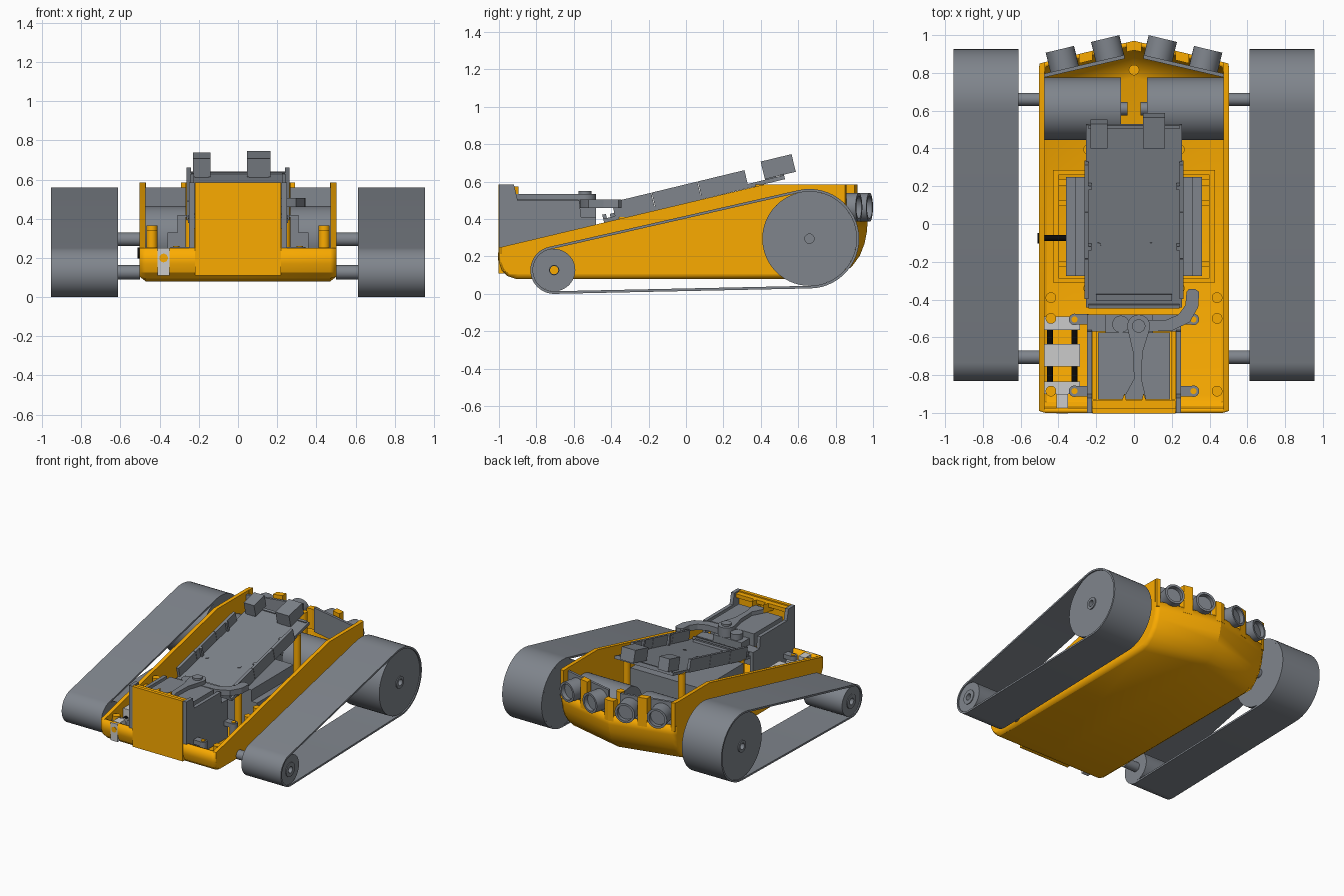
import bpy, bmesh, math
from mathutils import Vector, Matrix

if "Cube" in bpy.data.objects:
    bpy.data.objects.remove(bpy.data.objects["Cube"])

def material(name, rgb):
    m = bpy.data.materials.new(name)
    m.diffuse_color = (*rgb, 1)
    m.use_nodes = True
    m.node_tree.nodes["Principled BSDF"].inputs["Base Color"].default_value = m.diffuse_color
    return m

ORANGE = material("orange", (0.97, 0.41, 0.0))
GREY = material("dark_grey", (0.215, 0.235, 0.265))
SILVER = material("silver", (0.75, 0.75, 0.75))
BLACK = material("black", (0.003, 0.003, 0.003))

def finish(name, bm, mat, recalc=True):
    if recalc:
        bmesh.ops.recalc_face_normals(bm, faces=bm.faces)
    me = bpy.data.meshes.new(name)
    bm.to_mesh(me)
    bm.free()
    ob = bpy.data.objects.new(name, me)
    bpy.context.collection.objects.link(ob)
    me.materials.append(mat)
    return ob

def box(name, x, y, z, mat=GREY, frame=None):
    bm = bmesh.new()
    bmesh.ops.create_cube(bm, size=1)
    for v in bm.verts:
        v.co = Vector([(r[0] + r[1]) / 2 + c * (r[1] - r[0]) for r, c in zip((x, y, z), v.co)])
        if frame:
            v.co = frame @ v.co
    return finish(name, bm, mat)

def prism(name, pts, axis, a, b, mat=GREY):
    bm = bmesh.new()
    at = (lambda p, h: (h, *p)) if axis == "x" else (lambda p, h: (*p, h))
    lo, hi = [[bm.verts.new(at(p, h)) for p in pts] for h in (a, b)]
    bm.faces.new(lo)
    bm.faces.new(hi)
    for i in range(len(pts)):
        j = (i + 1) % len(pts)
        bm.faces.new((lo[i], lo[j], hi[j], hi[i]))
    return finish(name, bm, mat)

def lathe(name, profile, origin, axis, mat=GREY, closed=False, n=48):
    """Revolve (radius, height) points around an axis."""
    bm = bmesh.new()
    rot = Vector((0, 0, 1)).rotation_difference(Vector(axis))
    rings = [[bm.verts.new(Vector(origin) + rot @ Vector((r * math.cos(k * math.tau / n), r * math.sin(k * math.tau / n), h)))
              for k in range(n)] for r, h in profile]
    for p, q in zip(rings, rings[1:] + (rings[:1] if closed else [])):
        for k in range(n):
            m = (k + 1) % n
            bm.faces.new((p[k], p[m], q[m], q[k]))
    if not closed:
        bm.faces.new(rings[0])
        bm.faces.new(rings[-1])
    return finish(name, bm, mat)

def rod(name, p, q, r, mat=GREY, n=32):
    d = Vector(q) - Vector(p)
    return lathe(name, [(r, 0), (r, d.length)], p, d, mat, n=n)

# Hull: pan strip with chamfered edges and a pointed rear, plus side walls
PAN = [(-1, .25), (-1, .17), (-.985, .125), (-.955, .095), (-.91, .08), (.66, .08), (.72, .105),
       (.77, .15), (.81, .205), (.835, .27), (.847, .33), (.85, .40)]
EDGE = [(max(-1, y * .985) if y < 0 else y - .015, max(z, .105)) for y, z in PAN]
EDGE[0], EDGE[1] = (-.99, .25), (-.99, .17)
bm = bmesh.new()
grid = []
for x in (-.503, -.47, 0, .47, .503):
    prof = EDGE if abs(x) > .5 else PAN
    push = .12 * max(0, 1 - abs(x) / .5)
    grid.append([bm.verts.new((x, y + (push if y > 0 else 0), z)) for y, z in prof])
for p, q in zip(grid, grid[1:]):
    for j in range(len(p) - 1):
        bm.faces.new((p[j], q[j], q[j + 1], p[j + 1]))
pan = finish("hull_pan", bm, ORANGE, recalc=False)
mod = pan.modifiers.new("thickness", "SOLIDIFY")
mod.thickness, mod.offset = .025, 1
WALL = EDGE + [(.835, .585), (.42, .585)]
for s in (1, -1):
    prism("hull_side_wall", WALL, "x", s * .473, s * .503, ORANGE)

# Floor details: battery frame, bosses, deck pillars
for s in (1, -1):
    box("battery_frame_side", sorted((s * .40, s * .43)), (-.31, .285), (.1, .125), ORANGE)
    for y in (-.21, .11, .22):
        box("battery_frame_tab", sorted((s * .355, s * .40)), (y - .015, y + .015), (.1, .16), ORANGE)
    for y, h in ((-.39, .365), (-.5, .34), (-.885, .255)):
        rod("floor_boss", (s * .44, y, .1), (s * .44, y, h), .028, ORANGE)
    rod("rear_deck_pillar", (s * .24, .395, .1), (s * .24, .395, .585), .028, ORANGE)
    rod("front_deck_pillar", (s * .24, -.34, .1), (s * .24, -.34, .41), .028, ORANGE)
for y in ((-.31, -.285), (.26, .285)):
    box("battery_frame_end", (-.43, .43), y, (.1, .125), ORANGE)

# Battery under the deck
box("battery", (-.31, .31), (-.275, .25), (.105, .42))
box("battery_cheeks", (-.36, .36), (-.275, .25), (.105, .33))

# Drive motors, with shafts to the wheels
for s in (1, -1):
    rod("drive_motor", (s * .07, .61, .30), (s * .475, .61, .30), .165, n=48)
    rod("motor_shaft", (s * .035, .61, .30), (s * .07, .61, .30), .035)
    rod("rear_axle", (s * .48, .66, .295), (s * .63, .66, .295), .034)
    lathe("front_axle", [(.022, 0), (.036, 0), (.036, .12), (.022, .12)], (s * .5, -.705, .127), (s, 0, 0), closed=True)

# Tracks: belt around a large rear wheel and a small front wheel
FRONT, REAR = Vector((-.705, .127)), Vector((.66, .295))

def outline(r1, r2, n=28):
    d = REAR - FRONT
    th, ph = math.atan2(d.y, d.x), math.acos((r1 - r2) / d.length)
    arcs = ((REAR, r2, th - ph, th + ph), (FRONT, r1, th + ph, th - ph + math.tau))
    return [c + r * Vector((math.cos(a + (b - a) * k / n), math.sin(a + (b - a) * k / n)))
            for c, r, a, b in arcs for k in range(n + 1)]

for s in (1, -1):
    bm = bmesh.new()
    loops = [[bm.verts.new((s * x, p.x, p.y)) for p in outline(.127 - t, .266 - t)]
             for x, t in ((.612, 0), (.956, 0), (.956, .014), (.612, .014))]
    for p, q in zip(loops, loops[1:] + loops[:1]):
        for k in range(len(p)):
            m = (k + 1) % len(p)
            bm.faces.new((p[k], p[m], q[m], q[k]))
    finish("track_belt", bm, GREY)
    lathe("rear_wheel", [(.025, 0), (.252, 0), (.252, .335), (.046, .335), (.046, .343), (.025, .343)],
          (s * .612, .66, .295), (s, 0, 0), closed=True, n=56)
    lathe("front_wheel", [(.025, 0), (.113, 0), (.113, .335), (.055, .335), (.055, .341), (.025, .341)],
          (s * .612, -.705, .127), (s, 0, 0), closed=True)

# Tilted deck tray, in its own frame
tilt = Matrix.Translation((0, 0, .485)) @ Matrix.Rotation(math.radians(13.6), 4, "X")
box("deck_floor", (-.255, .255), (-.45, .545), (0, .022), frame=tilt)
box("deck_front_wall", (-.24, .24), (-.45, -.43), (0, .045), frame=tilt)
box("deck_front_step", (-.20, .20), (-.41, -.375), (.02, .04), frame=tilt)
box("deck_rear_lip", (-.24, .24), (.525, .545), (0, .03), frame=tilt)
for s in (1, -1):
    for a, b in ((-.385, -.168), (-.165, .086), (.089, .345)):
        box("deck_side_rail", sorted((s * .24, s * .262)), (a, b), (0, .098), frame=tilt)
    rod("deck_screw", tilt @ Vector((s * .14 - .05, -.11, .02)), tilt @ Vector((s * .14 - .05, -.11, .026)), .014)
    for y in (-.11, .22):
        box("deck_clip", sorted((s * .225, s * .262)), (y - .01, y + .01), (.02, .098), frame=tilt)

# Two sensor heads on the deck
for x0, x1, a, b in ((-.23, -.14, .44, .575), (.047, .165, .44, .61)):
    box("sensor_head", (x0, x1), (a, b), (.025, .122), frame=tilt)
    box("sensor_mount", (x0 + .01, x1 - .01), (a, a + .06), (.01, .05), frame=tilt)

# Rear distance sensors on angled boards, with wall posts between
for s in (1, -1):
    out = Vector((s * .233, .972, 0))
    for x, y in ((.365, .81), (.125, .867)):
        lathe("range_sensor", [(.077, 0), (.077, .118), (.06, .118), (.06, .085)], (s * x, y, .463), out)
    prism("sensor_board", [(s * .48, .775), (s * .48, .795), (s * .05, .895), (s * .05, .875)], "z", .37, .56)
    for x, w in ((.485, .015), (.255, .035), (.02, .02)):
        yo = .97 - .24 * x
        prism("rear_wall_post", [(s * (x - w), yo + .24 * w), (s * (x + w), yo - .24 * w),
              (s * (x + w), yo - .24 * w - .05), (s * (x - w), yo + .24 * w - .05)], "z", .36, .585 if x > .1 else .52, ORANGE)
rod("rear_boss", (0, .815, .3), (0, .815, .54), .028, ORANGE)

# Front panel and its side brackets
box("front_panel", (-.22, .22), (-1.003, -.975), (.11, .585), ORANGE)
box("front_panel_top_bar", (-.22, .22), (-.98, -.935), (.545, .575), ORANGE)
for s in (1, -1):
    prism("front_panel_rib", [(s * .08, -.975), (s * .03, -.975), (s * .05, -.895)], "z", .51, .575, ORANGE)
    prism("front_bracket", [(-1, .25), (-1, .585), (-.92, .585), (-.9, .50), (-.57, .50), (-.56, .40), (-.48, .40),
          (-.48, .11), (-.9, .11)], "x", s * .222, s * .25)
    box("bracket_inner_rail", sorted((s * .195, s * .22)), (-.93, -.57), (.1, .4), ORANGE)
    for y in (-.505, -.885):
        box("bracket_foot", sorted((s * .24, s * .31)), (y - .028, y + .028), (.22, .255))
        rod("bracket_foot_end", (s * .315, y, .1), (s * .315, y, .255), .03)
        rod("bracket_screw", (s * .315, y, .25), (s * .315, y, .26), .016, ORANGE)
box("bracket_crossbar", (-.25, .25), (-.57, -.48), (.35, .41))

# Front lift actuator with horn and curved arm
box("actuator", (-.19, .19), (-.93, -.575), (.25, .505))
box("actuator_rear", (-.15, .10), (-.575, -.48), (.36, .46))
prism("actuator_horn", [(-.035, -.55), (.085, -.55), (.045, -.68), (.04, -.82), (.065, -.93), (-.06, -.93),
                        (0, -.82), (-.005, -.68)], "z", .505, .535)
lathe("horn_hub", [(.06, 0), (.06, .095), (.035, .095), (.035, .11)], (.025, -.54, .44), (0, 0, 1))
rod("idler_hub", (-.07, -.53, .44), (-.07, -.53, .505), .045)
inner = [(.02, -.508), (.17, -.508), (.235, -.48), (.272, -.43), (.278, -.36)]
outer = [(.345, -.36), (.34, -.44), (.295, -.52), (.2, -.565), (.02, -.572)]
prism("curved_arm", inner + [(.29, -.345), (.325, -.345)] + outer, "z", .46, .505)

# Small linear actuator at the front left
for y0, y1, h in ((-.56, -.49, .22), (-.755, -.635, .25), (-.9, -.835, .22)):
    box("slider_block", (-.475, -.285), (y0, y1), (.105, h), SILVER)
box("slider_tip", (-.41, -.35), (-1.002, -.9), (.11, .25), SILVER)
for x in (-.445, -.315):
    rod("slider_rod", (x, -.87, .18), (x, -.52, .18), .016, BLACK)
rod("slider_screw", (-.38, -1.004, .2), (-.38, -.98, .2), .022, ORANGE)

# Side switch
rod("switch_stem", (-.51, -.075, .225), (-.36, -.075, .225), .016, BLACK)
rod("switch_cap", (-.512, -.075, .225), (-.495, -.075, .225), .028, BLACK)

# Smooth the curved faces, keep the edges sharp
bpy.ops.object.select_all(action="SELECT")
bpy.context.view_layer.objects.active = pan
bpy.ops.object.shade_smooth_by_angle(angle=math.radians(25))
